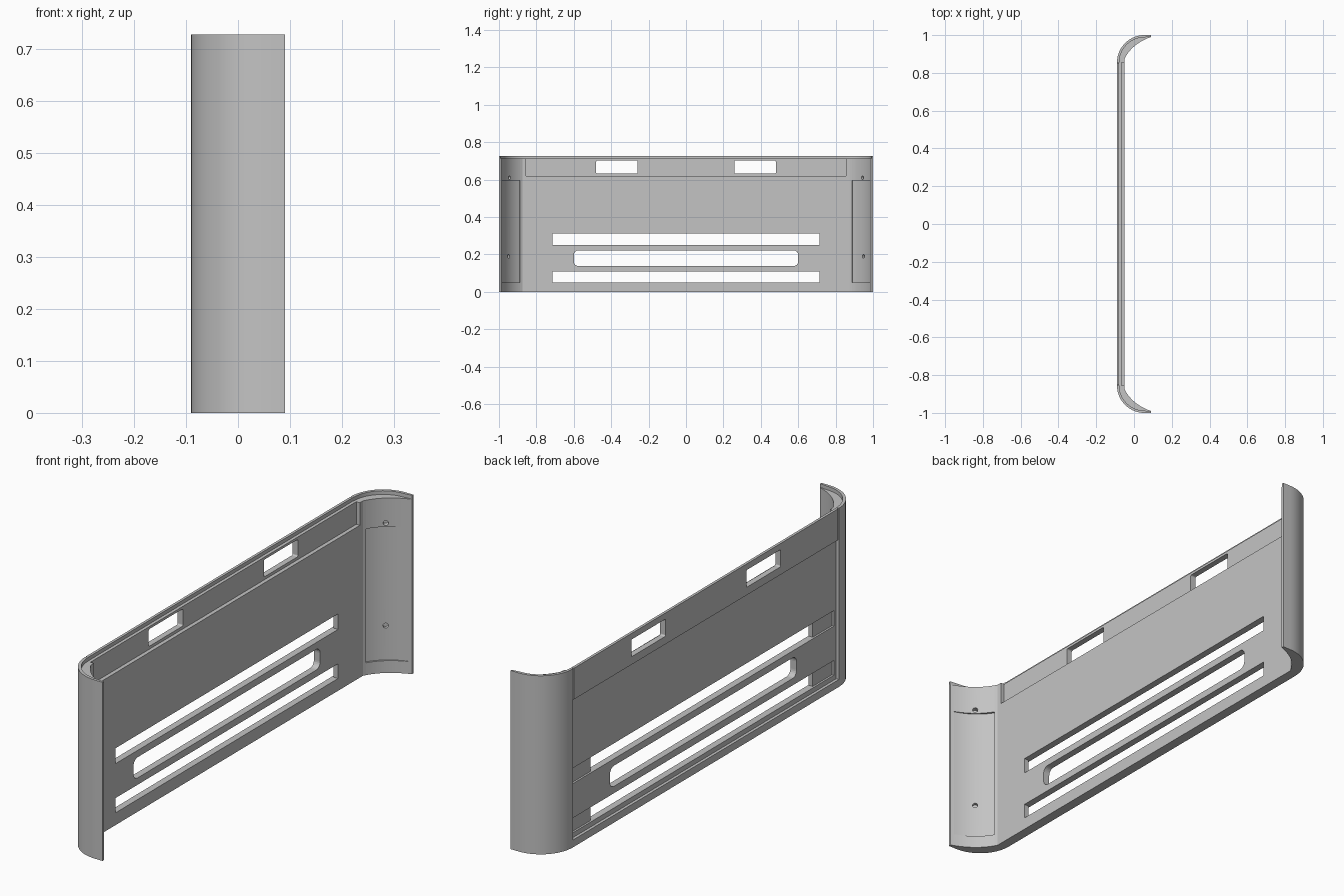
import bpy, bmesh, math
from mathutils import Vector

cube = bpy.data.objects.get("Cube")
if cube:
    bpy.data.objects.remove(cube)

grey = bpy.data.materials.new("plain grey")
grey.use_nodes = True
grey.diffuse_color = (0.55, 0.55, 0.55, 1)
grey.node_tree.nodes["Principled BSDF"].inputs["Base Color"].default_value = grey.diffuse_color

HEIGHT, RIM = 0.727, 0.712


def prism(name, points, start, end, axis="z"):
    """Extrude a closed outline along z (x, y points), y (x, z points) or x (y, z points)."""
    place = {"z": lambda a, b, c: (a, b, c),
             "y": lambda a, b, c: (a, c, b),
             "x": lambda a, b, c: (c, a, b)}[axis]
    bm = bmesh.new()
    face = bm.faces.new([bm.verts.new(place(a, b, start)) for a, b in points])
    grown = bmesh.ops.extrude_face_region(bm, geom=[face])["geom"]
    shift = Vector(place(0, 0, end - start))
    bmesh.ops.translate(bm, verts=[v for v in grown if isinstance(v, bmesh.types.BMVert)], vec=shift)
    bmesh.ops.recalc_face_normals(bm, faces=bm.faces)
    mesh = bpy.data.meshes.new(name)
    bm.to_mesh(mesh)
    bm.free()
    mesh.materials.append(grey)
    ob = bpy.data.objects.new(name, mesh)
    bpy.context.collection.objects.link(ob)
    return ob


def rounded(y0, y1, z0, z1, r):
    """Rounded rectangle outline."""
    if r == 0:
        return [(y0, z0), (y1, z0), (y1, z1), (y0, z1)]
    corners = [(y1 - r, z1 - r), (y0 + r, z1 - r), (y0 + r, z0 + r), (y1 - r, z0 + r)]
    return [(y + r * math.cos(t), z + r * math.sin(t))
            for i, (y, z) in enumerate(corners)
            for t in [math.radians(90 * i + 15 * k) for k in range(7)]]


def cut(target, cutter):
    cutter.hide_render = True
    mod = target.modifiers.new("cut", "BOOLEAN")
    mod.object, mod.solver, mod.operation = cutter, "EXACT", "DIFFERENCE"
    bpy.context.view_layer.objects.active = target
    bpy.ops.object.modifier_apply(modifier=mod.name)
    bpy.data.objects.remove(cutter)


# Long panel: stepped section with a bottom lip, thin top band and top rim
section = [(-0.09, 0), (-0.05, 0), (-0.05, 0.62), (-0.066, 0.62), (-0.066, RIM),
           (-0.079, RIM), (-0.079, HEIGHT), (-0.09, HEIGHT), (-0.09, 0.6),
           (-0.078, 0.6), (-0.078, 0.03), (-0.09, 0.03)]
panel = prism("long_panel", section, -0.855, 0.855, "y")

# Slots and windows through the panel
openings = [(-0.715, 0.715, 0.25, 0.313, 0), (-0.6, 0.6, 0.138, 0.222, 0.025),
            (-0.715, 0.715, 0.05, 0.11, 0),
            (-0.48, -0.26, 0.632, 0.702, 0.006), (0.26, 0.48, 0.632, 0.702, 0.006)]
for box in openings:
    cut(panel, prism("opening_cutter", rounded(*box), -0.2, 0.1, "x"))

# Shallow channels on the outside that carry the slots to the ends
for side in (-1, 1):
    for z0, z1 in ((0.25, 0.313), (0.05, 0.11)):
        y0, y1 = sorted((side * 0.71, side * 0.84))
        cut(panel, prism("channel_cutter", rounded(y0, y1, z0, z1, 0), -0.2, -0.07, "x"))

# Curved ends
arc = [(0.055 - 0.145 * math.cos(t), 0.855 + 0.145 * math.sin(t))
       for t in [math.radians(6 * k) for k in range(16)]] + [(0.09, 1.0)]
rim_inner = [(0.055 - 0.133 * math.cos(t), 0.855 + 0.133 * math.sin(t))
             for t in [math.radians(6 * k) for k in range(16)]] + [(0.09, 0.992)]


def inner_curve(t, depth=0.0):
    """Inside face of an end, optionally pushed into the wall."""
    a, b, c = Vector((-0.05, 0.875)), Vector((-0.01, 0.955)), Vector((0.09, 0.99))
    p = a * (1 - t) ** 2 + b * 2 * t * (1 - t) + c * t * t
    d = ((b - a) * (1 - t) + (c - b) * t).normalized()
    return p + Vector((-d.y, d.x)) * depth


steps = [k / 14 for k in range(15)]
inside = [tuple(inner_curve(t)) for t in steps]
for side, label in ((1, "back"), (-1, "front")):
    def flip(pts):
        return [(x, side * y) for x, y in pts]

    end = prism(label + "_curved_end", flip(arc + inside[::-1] + [(-0.05, 0.855)]), 0, RIM)
    rim = prism(label + "_end_rim", flip(arc + rim_inner[::-1]), RIM, HEIGHT)

    # Shallow pocket on the inside face, fading out at the tip
    floor = [tuple(inner_curve(t, 0.009 * (1 - t) ** 0.5)) for t in steps[1:-1]]
    front = [tuple(inner_curve(t, -0.02)) for t in steps[1:-1]]
    cut(end, prism("pocket_cutter", flip(floor + front[::-1]), 0.05, 0.595))

    # Screw holes
    for z in (0.19, 0.61):
        bpy.ops.mesh.primitive_cylinder_add(vertices=16, radius=0.01, depth=0.04)
        hole = bpy.context.object
        p = inner_curve(0.5)
        q = inner_curve(0.5, 0.01) - p
        hole.location = (p.x, side * p.y, z)
        hole.rotation_euler = Vector((q.x, side * q.y, 0)).to_track_quat("Z", "Y").to_euler()
        bpy.context.view_layer.update()
        cut(end, hole)

    # Fine seam between the end and the panel
    y0, y1 = sorted((side * 0.85, side * 0.86))
    cut(panel, prism("seam_cutter", rounded(y0, y1, 0.5, 0.8, 0), -0.2, -0.084, "x"))

    for ob in (end, rim):
        bpy.ops.object.select_all(action="DESELECT")
        ob.select_set(True)
        bpy.context.view_layer.objects.active = ob
        bpy.ops.object.shade_smooth_by_angle(angle=math.radians(25))
